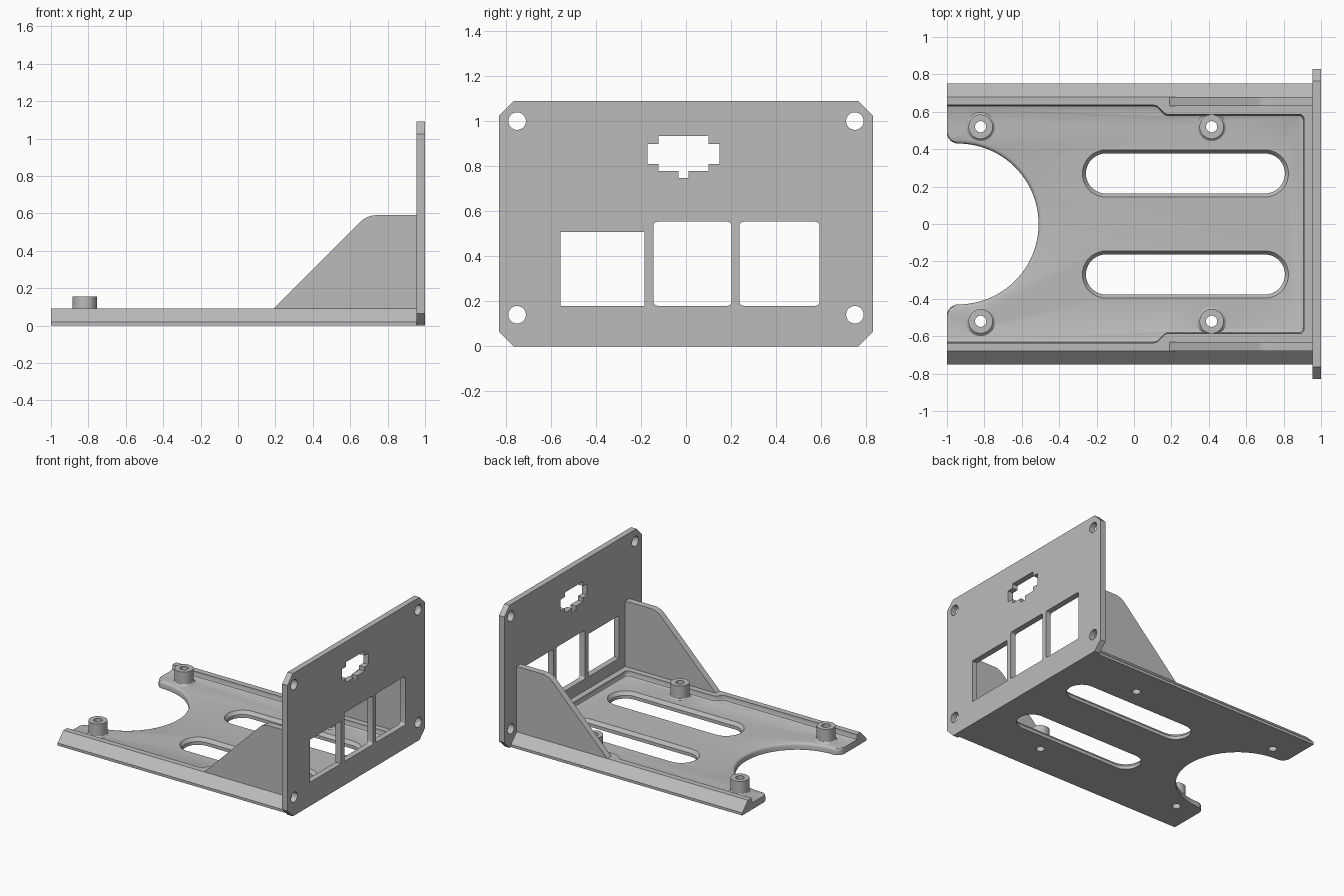
import bpy, bmesh
from math import sin, cos, pi, tan
from mathutils import Vector

cube = bpy.data.objects.get("Cube")
if cube:
    bpy.data.objects.remove(cube, do_unlink=True)

grey = bpy.data.materials.new("light_grey_plastic")
grey.use_nodes = True
colour = (0.5, 0.5, 0.5, 1)
grey.diffuse_color = colour
grey.node_tree.nodes["Principled BSDF"].inputs["Base Color"].default_value = colour


def loft(name, layers):
    """Closed solid through matching loops of 3D points."""
    bm = bmesh.new()
    rings = [[bm.verts.new(p) for p in ring] for ring in layers]
    for a, b in zip(rings, rings[1:]):
        for i in range(len(a)):
            j = (i + 1) % len(a)
            bm.faces.new((a[i], a[j], b[j], b[i]))
    bm.faces.new(rings[0])
    bm.faces.new(rings[-1])
    bmesh.ops.recalc_face_normals(bm, faces=bm.faces)
    mesh = bpy.data.meshes.new(name)
    bm.to_mesh(mesh)
    bm.free()
    mesh.materials.append(grey)
    obj = bpy.data.objects.new(name, mesh)
    bpy.context.collection.objects.link(obj)
    return obj


def along_x(name, outline, x0, x1):
    return loft(name, [[(x, y, z) for y, z in outline] for x in (x0, x1)])


def along_z(name, shape, steps):
    """Stack shape(size) at each (height, size) step."""
    return loft(name, [[(x, y, z) for x, y in shape(s)] for z, s in steps])


def rounded(points, radii, n=6):
    """Polygon with circular corners."""
    out = []
    pts = [Vector(p) for p in points]
    for i, p in enumerate(pts):
        r = radii[i]
        if r == 0:
            out.append(tuple(p))
            continue
        u = (pts[i - 1] - p).normalized()
        v = (pts[(i + 1) % len(pts)] - p).normalized()
        half = u.angle(v) / 2
        c = p + (u + v).normalized() * r / sin(half)
        a, b = p + u * r / tan(half) - c, p + v * r / tan(half) - c
        th = pi - 2 * half
        for k in range(n + 1):
            t = k / n
            out.append(tuple(c + (a * sin((1 - t) * th) + b * sin(t * th)) / sin(th)))
    return out


def arc(cx, cy, r, a0, a1, n):
    return [(cx + r * cos(a0 + (a1 - a0) * k / n), cy + r * sin(a0 + (a1 - a0) * k / n))
            for k in range(n + 1)]


def circle(cx, cy, r, n=40):
    return arc(cx, cy, r, 0, 2 * pi, n)[:-1]


def cut(obj, cutter):
    cutter.hide_render = True
    mod = obj.modifiers.new("cut", "BOOLEAN")
    mod.operation = "DIFFERENCE"
    mod.solver = "EXACT"
    mod.object = cutter
    bpy.ops.object.select_all(action="DESELECT")
    bpy.context.view_layer.objects.active = obj
    obj.select_set(True)
    bpy.ops.object.modifier_apply(modifier=mod.name)
    bpy.data.objects.remove(cutter, do_unlink=True)


def smooth(obj):
    bpy.ops.object.select_all(action="DESELECT")
    bpy.context.view_layer.objects.active = obj
    obj.select_set(True)
    bpy.ops.object.shade_smooth_by_angle()


FLOOR, RIM = 0.05, 0.09

# Base tray with sloped outer sides
half = [(0.75, 0), (0.75, 0.02), (0.68, RIM)]
base = along_x("base_tray", half + [(-y, z) for y, z in reversed(half)], -1, 0.96)


# Recessed floor, open at the far end, with a filleted foot
def pocket(d):
    side = [(-1.1, 0.635 - d), (0.12, 0.635 - d), (0.17, 0.585 - d), (0.91 - d, 0.585 - d)]
    radii = [0, 0.035, 0.035, 0.025]
    return rounded(side + [(x, -y) for x, y in reversed(side)], radii + radii[::-1])


cut(base, along_z("pocket_cutter", pocket,
                  [(FLOOR, 0.016), (FLOOR + 0.005, 0.005), (FLOOR + 0.016, 0), (0.2, 0)]))


# Round end notch with a softened upper edge
def notch(e):
    side = arc(-0.94, 0, 0.43 + e, 0, pi / 2, 24)
    for k in range(1, 9):
        t = k / 8
        r, a = 0.06 - e * (1 - t), -pi / 2 - t * pi / 2
        side.append((-0.94 + r * cos(a), 0.49 + r * sin(a)))
    side.append((-1.1, 0.49))
    return side + [(x, -y) for x, y in reversed(side[1:])]


cut(base, along_z("notch_cutter", notch,
                  [(-0.1, 0), (FLOOR - 0.02, 0), (FLOOR - 0.01, 0.003),
                   (FLOOR - 0.003, 0.01), (FLOOR, 0.02), (0.2, 0.02)]))

# Long ventilation slots, flared at the top
for s in (-1, 1):
    def slot(r):
        return (arc(0.7, s * 0.27, r, -pi / 2, pi / 2, 20)
                + arc(-0.15, s * 0.27, r, pi / 2, 3 * pi / 2, 20))
    cut(base, along_z("slot_cutter", slot,
                      [(-0.1, 0.107), (0.025, 0.107), (FLOOR, 0.126), (0.2, 0.126)]))

# Four hollow standoffs, bored through the tray
for px, end in ((-0.82, "outer"), (0.415, "inner")):
    for py, side in ((-0.52, "front"), (0.52, "back")):
        def ring(r):
            return circle(px, py, r)
        bore = [(-0.1, 0.03), (0.3, 0.03)]
        cut(base, along_z("bore_cutter", ring, bore))
        post = along_z(f"{side}_{end}_standoff", ring,
                       [(FLOOR - 0.01, 0.077), (FLOOR, 0.077), (FLOOR + 0.004, 0.07),
                        (FLOOR + 0.012, 0.065), (0.155, 0.065)])
        cut(post, along_z("bore_cutter", ring, bore))
        smooth(post)
smooth(base)

# Triangular side gussets
web = rounded([(0.15, 0.05), (0.96, 0.05), (0.96, 0.59), (0.69, 0.59)], [0, 0, 0, 0.12])
for s, side in ((-1, "front"), (1, "back")):
    gusset = loft(f"{side}_gusset", [[(x, s * y, z) for x, z in web] for y in (0.63, 0.68)])
    smooth(gusset)

# Upright panel with clipped corners
w, h, c = 0.83, 1.09, 0.065
panel = along_x("port_panel", [(w - c, 0), (w, c), (w, h - c), (w - c, h),
                               (c - w, h), (-w, h - c), (-w, c), (c - w, 0)], 0.955, 1)


def punch(outline):
    cut(panel, along_x("panel_cutter", outline, 0.9, 1.1))


# Corner screw holes
for y in (-0.75, 0.75):
    for z in (0.14, 1.0):
        punch(circle(y, z, 0.039))

# Three rectangular port openings
for y0, y1, top, r in ((-0.557, -0.184, 0.507, 0), (-0.144, 0.202, 0.553, 0.018),
                       (0.238, 0.593, 0.553, 0.018)):
    punch(rounded([(y0, 0.18), (y1, 0.18), (y1, top), (y0, top)], [r] * 4))

# Stepped connector opening
steps = [(0.111, 0.933), (0.111, 0.898), (0.16, 0.898), (0.16, 0.81),
         (0.111, 0.81), (0.111, 0.778), (0.022, 0.778), (0.022, 0.747)]
mid = -0.011
punch([(mid + y, z) for y, z in steps] + [(mid - y, z) for y, z in reversed(steps)])
smooth(panel)
